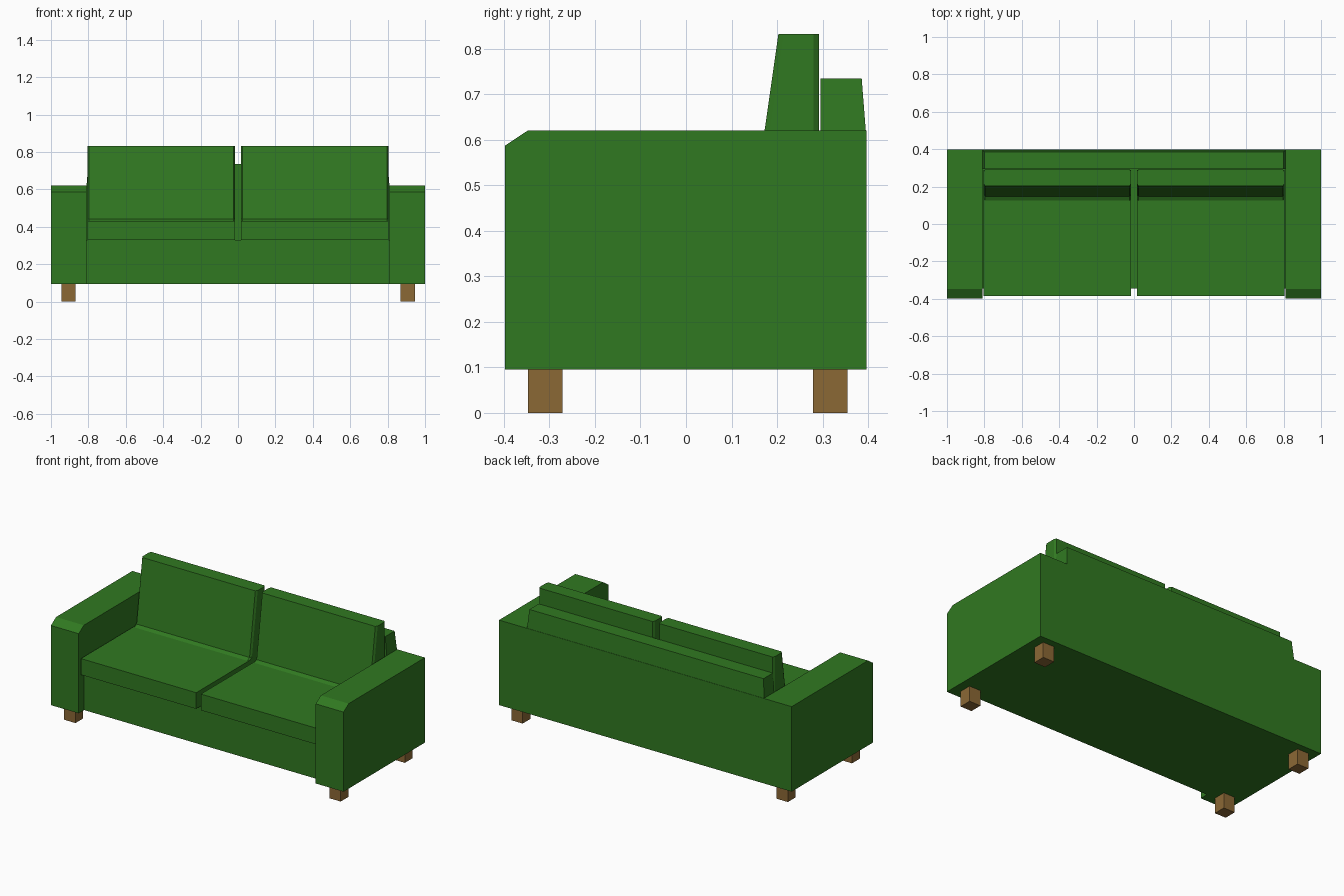
import bpy, bmesh

if "Cube" in bpy.data.objects:
    bpy.data.objects.remove(bpy.data.objects["Cube"])

def material(name, color):
    m = bpy.data.materials.new(name)
    m.diffuse_color = (*color, 1)
    m.use_nodes = True
    m.node_tree.nodes["Principled BSDF"].inputs["Base Color"].default_value = m.diffuse_color
    return m

GREEN = material("green_fabric", (0.03, 0.19, 0.015))
WOOD = material("wood", (0.26, 0.14, 0.036))

def loft(name, rings, mat):
    """Closed solid through equally sized rings of points."""
    bm = bmesh.new()
    vs = [[bm.verts.new(p) for p in ring] for ring in rings]
    n = len(vs[0])
    bm.faces.new(vs[0])
    bm.faces.new(vs[-1])
    for a, b in zip(vs, vs[1:]):
        for i in range(n):
            j = (i + 1) % n
            bm.faces.new((a[i], a[j], b[j], b[i]))
    bmesh.ops.recalc_face_normals(bm, faces=bm.faces)
    me = bpy.data.meshes.new(name)
    bm.to_mesh(me)
    bm.free()
    me.materials.append(mat)
    ob = bpy.data.objects.new(name, me)
    bpy.context.collection.objects.link(ob)
    return ob

def extrude_x(name, profile, x0, x1, mat):
    """Side profile of (y, z) points extruded from x0 to x1."""
    return loft(name, [[(x, y, z) for y, z in profile] for x in (x0, x1)], mat)

def rect(a0, a1, b0, b1):
    return [(a0, b0), (a1, b0), (a1, b1), (a0, b1)]

def chamfered_ring(x0, x1, y0, y1, z, cx=0.008, cy=0.012):
    return [(x0 + cx, y0, z), (x1 - cx, y0, z), (x1, y0 + cy, z), (x1, y1 - cy, z),
            (x1 - cx, y1, z), (x0 + cx, y1, z), (x0, y1 - cy, z), (x0, y0 + cy, z)]

# Base, rear wall and raised backrest
extrude_x("base", rect(-0.345, 0.397, 0.095, 0.33), -0.81, 0.81, GREEN)
extrude_x("rear_wall", rect(0.295, 0.397, 0.33, 0.62), -0.81, 0.81, GREEN)
loft("backrest", [
    [(x, y, 0.62) for x, y in rect(-0.81, 0.81, 0.295, 0.395)],
    [(x, y, 0.735) for x, y in rect(-0.80, 0.80, 0.295, 0.386)]], GREEN)

# Armrests, cushions and legs on both sides
arm = [(-0.398, 0.095), (0.397, 0.095), (0.397, 0.62), (-0.348, 0.62), (-0.398, 0.587)]
for side, s in (("left", -1), ("right", 1)):
    extrude_x(f"{side}_armrest", arm, s * 0.81, s, GREEN)
    x0, x1 = sorted((s * 0.016, s * 0.804))
    extrude_x(f"{side}_seat_cushion", rect(-0.385, 0.29, 0.33, 0.43), x0, x1, GREEN)
    loft(f"{side}_back_cushion", [
        chamfered_ring(x0, x1, y, 0.292, z)
        for y, z in ((0.125, 0.43), (0.147, 0.442), (0.203, 0.832))], GREEN)
    for end, y0, y1 in (("front", -0.347, -0.271), ("back", 0.279, 0.355)):
        extrude_x(f"{side}_{end}_leg", rect(y0, y1, 0, 0.097), s * 0.868, s * 0.945, WOOD)
